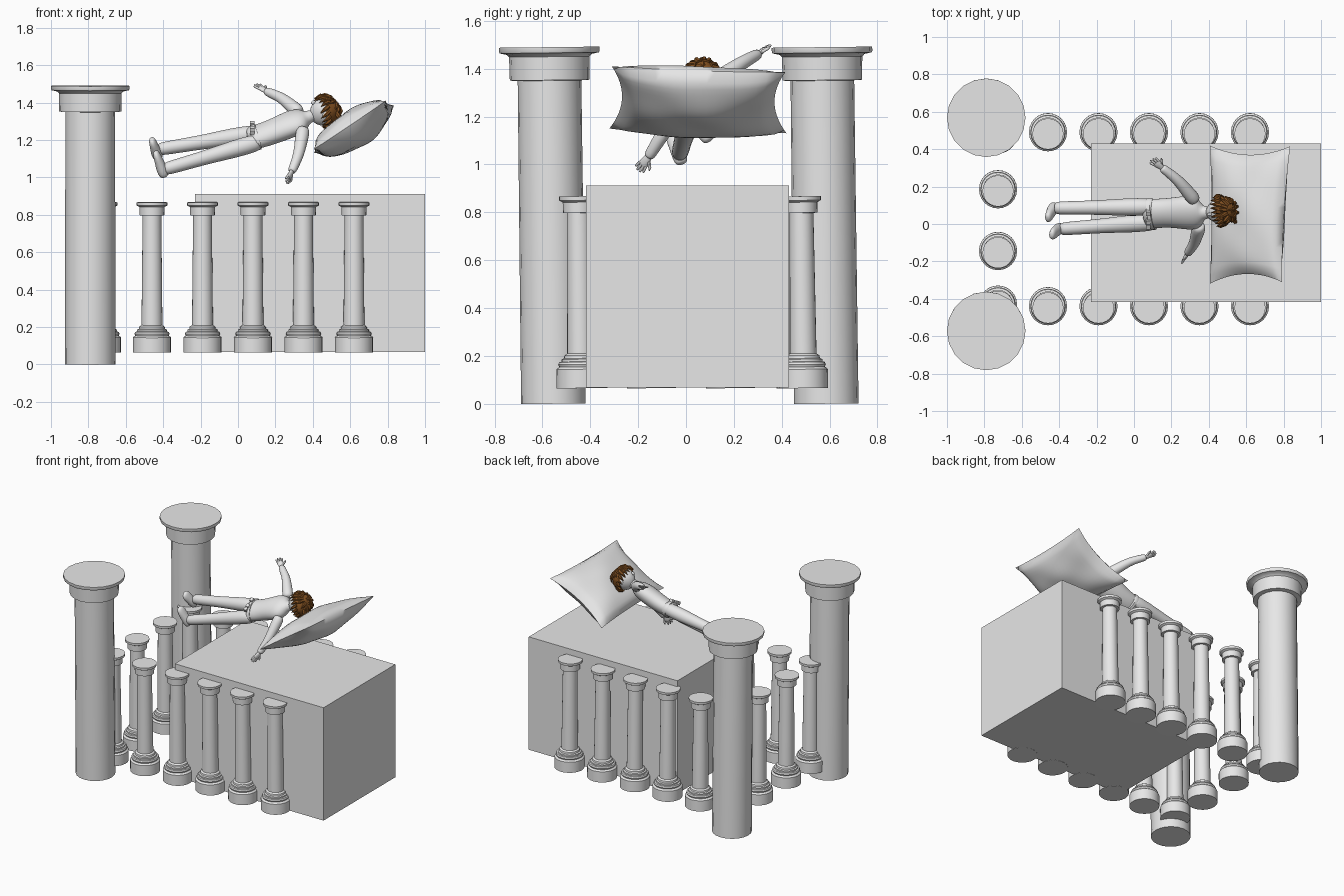
import bpy, bmesh, math, random
from mathutils import Vector as V, Matrix

if "Cube" in bpy.data.objects:
    bpy.data.objects.remove(bpy.data.objects["Cube"])

random.seed(4)


def material(name, rgb):
    m = bpy.data.materials.new(name)
    m.diffuse_color = (*rgb, 1)
    m.use_nodes = True
    m.node_tree.nodes["Principled BSDF"].inputs["Base Color"].default_value = m.diffuse_color
    return m


GREY = material("plain grey", (0.8, 0.8, 0.8))
BROWN = material("hair brown", (0.22, 0.08, 0.015))


def finish(bm, name, mat=GREY, angle=35, subdiv=0):
    bmesh.ops.recalc_face_normals(bm, faces=bm.faces)
    me = bpy.data.meshes.new(name)
    bm.to_mesh(me)
    bm.free()
    me.materials.append(mat)
    ob = bpy.data.objects.new(name, me)
    bpy.context.collection.objects.link(ob)
    if subdiv:
        ob.modifiers.new("soft", 'SUBSURF').levels = subdiv
        ob.modifiers["soft"].render_levels = subdiv
    bpy.ops.object.select_all(action='DESELECT')
    ob.select_set(True)
    bpy.context.view_layer.objects.active = ob
    if angle:
        bpy.ops.object.shade_smooth_by_angle(angle=math.radians(angle))
    return ob


def loft(bm, rings):
    """Skin a list of closed rings of points and cap both ends."""
    loops = [[bm.verts.new(p) for p in r] for r in rings]
    n = len(loops[0])
    for a, b in zip(loops, loops[1:]):
        for i in range(n):
            bm.faces.new((a[i], a[(i + 1) % n], b[(i + 1) % n], b[i]))
    bm.faces.new(loops[0][::-1])
    bm.faces.new(loops[-1])


def tube(bm, pts, radii, side=(0, 0.85, 0.5), n=12):
    """Elliptical tube along pts; radii are (across, deep) pairs or numbers."""
    pts = [V(p) for p in pts]
    rings = []
    for i, p in enumerate(pts):
        t = (pts[min(i + 1, len(pts) - 1)] - pts[max(i - 1, 0)]).normalized()
        s = V(side)
        s = (s - t * s.dot(t)).normalized()
        f = t.cross(s)
        r = radii[i]
        a, b = r if isinstance(r, tuple) else (r, r)
        rings.append([p + s * a * math.cos(k * math.tau / n) + f * b * math.sin(k * math.tau / n)
                      for k in range(n)])
    loft(bm, rings)


def column(name, x, y, profile, sides):
    bm = bmesh.new()
    loft(bm, [[(r * math.cos(k * math.tau / sides), r * math.sin(k * math.tau / sides), z)
               for k in range(sides)] for r, z in profile])
    ob = finish(bm, name)
    ob.location = (x, y, 0)
    ob.rotation_euler.x = 0.012  # slight lean
    return ob


# Tall columns
TALL = [(0.135, 0), (0.133, 1.35), (0.166, 1.352), (0.168, 1.45), (0.178, 1.46),
        (0.207, 1.466), (0.21, 1.472), (0.21, 1.49)]
for y in (0.586, -0.554):
    column("tall_column", -0.79, y, TALL, 20)

# Short columns around the block
SHORT = [(0.102, 0.065), (0.102, 0.144), (0.096, 0.15), (0.09, 0.154), (0.094, 0.164),
         (0.09, 0.174), (0.08, 0.176), (0.08, 0.186), (0.07, 0.19), (0.068, 0.202),
         (0.056, 0.21), (0.05, 0.797), (0.066, 0.798), (0.067, 0.842), (0.082, 0.85),
         (0.083, 0.867)]
spots = [(-0.46 + 0.27 * i, y) for i in range(5) for y in (0.492, -0.438)]
spots += [(-0.727, y) for y in (0.48, 0.187, -0.143, -0.43)]
for x, y in spots:
    column("short_column", x, y, SHORT, 24)

# Block
bm = bmesh.new()
bmesh.ops.create_cube(bm, size=1, matrix=Matrix.Translation((0.385, 0.006, 0.489))
                      @ Matrix.Diagonal((1.23, 0.848, 0.844, 1)))
finish(bm, "block", angle=0)

# Pillow: two bulged sheets sharing a pinched rim
A, B, C, D = V((.405, .42, 1.13)), V((.835, .415, 1.385)), V((.79, -.31, 1.41)), V((.405, -.32, 1.15))
UP, N = V((-0.52, 0, 0.85)), 20
bm = bmesh.new()
for height in (0.085, -0.115):
    grid = []
    for i in range(N + 1):
        row = []
        for j in range(N + 1):
            u, v = 2 * i / N - 1, 2 * j / N - 1
            bulge = (max(0, 1 - u * u) * max(0, 1 - v * v)) ** 0.5
            s = (1 + u * (1 - 0.05 * (1 - v * v))) / 2
            t = (1 + v * (1 - 0.13 * (1 - u * u))) / 2
            p = (D * (1 - s) + C * s) * (1 - t) + (A * (1 - s) + B * s) * t
            crease = 1 + 0.07 * math.sin(5 * u + 2 * v) * math.cos(4 * v - u)
            row.append(bm.verts.new(p + UP * height * bulge * crease))
        grid.append(row)
    for i in range(N):
        for j in range(N):
            bm.faces.new((grid[i][j], grid[i + 1][j], grid[i + 1][j + 1], grid[i][j + 1]))
bmesh.ops.remove_doubles(bm, verts=bm.verts, dist=0.0005)
finish(bm, "pillow", angle=60)

# Torso and neck
bm = bmesh.new()
tube(bm, [(.05, .05, 1.205), (.07, .052, 1.21), (.14, .058, 1.228), (.2, .06, 1.25), (.28, .06, 1.285),
          (.335, .06, 1.305), (.362, .06, 1.316), (.37, .06, 1.32), (.42, .065, 1.34)],
     [(.06, .04), (.088, .058), (.084, .06), (.085, .064), (.1, .066), (.098, .058),
      (.06, .042), (.034, .034), (.032, .032)], n=16)
finish(bm, "torso", angle=60, subdiv=1)

# Belt with pouches
bm = bmesh.new()
tube(bm, [(.082, .053, 1.213), (.086, .053, 1.214), (.104, .055, 1.219), (.108, .055, 1.22)],
     [(.086, .056), (.092, .064), (.092, .064), (.086, .056)], n=20)
for k in (-0.05, -0.02, 0.035):
    bmesh.ops.create_cube(bm, size=0.024, matrix=Matrix.Translation(
        V((.075, .03, 1.268)) + k * V((0, .85, .5))) @ Matrix.Rotation(0.55, 4, 'X'))
finish(bm, "belt")

# Legs and shoes: hip, ankle, heel, toe
LEGS = [((.1, .092, 1.237), (-.425, .085, 1.15), (-.432, .085, 1.12), (-.458, .035, 1.195)),
        ((.12, .012, 1.192), (-.395, -.027, 1.043), (-.402, -.025, 1.03), (-.436, -.055, 1.125))]
for hip, ankle, heel, toe in LEGS:
    h, a = V(hip), V(ankle)
    bm = bmesh.new()
    tube(bm, [h.lerp(a, f) for f in (0, .04, .25, .5, .75, .97, 1)],
         [.035, .049, .05, .041, .038, .037, .03])
    finish(bm, "trouser_leg", angle=60, subdiv=1)
    bm = bmesh.new()
    p, q = V(heel), V(toe)
    tube(bm, [p.lerp(q, f) for f in (-.3, -.22, .1, .5, .85, 1.1, 1.18)],
         [(.015, .012), (.029, .026), (.033, .032), (.033, .026), (.036, .022), (.028, .017), (.012, .008)])
    finish(bm, "shoe", angle=60, subdiv=1)

# Arms and hands: shoulder, elbow, wrist, fingertip, palm spread direction
ARMS = [((.33, .12, 1.345), (.235, .235, 1.425), (.148, .303, 1.462), (.095, .345, 1.497), (.5, .5, .2)),
        ((.35, -.005, 1.265), (.325, -.1, 1.123), (.287, -.157, 1.03), (.252, -.208, .962), (.3, .75, -.6))]
for sh, el, wr, tip, spread in ARMS:
    s, e, w, t = V(sh), V(el), V(wr), V(tip)
    bm = bmesh.new()
    tube(bm, [s, s.lerp(e, .1), s.lerp(e, .5), e, e.lerp(w, .5), e.lerp(w, .95), w],
         [.025, .04, .036, .03, .027, .024, .018], spread)
    finish(bm, "arm", angle=60, subdiv=1)
    d = (t - w).normalized()
    side = V(spread)
    side = (side - d * side.dot(d)).normalized()
    bm = bmesh.new()
    tube(bm, [w - d * .01, w + d * .01, w + d * .035, w + d * .045],
         [(.014, .012), (.018, .011), (.022, .01), (.018, .007)], side, 10)
    for k, length in zip((-1.5, -.5, .5, 1.5), (.032, .04, .038, .03)):
        root = w + d * .038 + side * k * .0105
        end = root + (d + side * k * .13).normalized() * length
        tube(bm, [root, root.lerp(end, .8), end], [.0065, .006, .003], side, 6)
    thumb = w + d * .012 + side * .012
    tube(bm, [thumb, thumb + d * .018 + side * .02, thumb + d * .03 + side * .026], [.008, .007, .003], side, 6)
    finish(bm, "hand", angle=60)

# Head frame: x to its left, y out of the face, z to the crown
crown = V((.75, .05, .65)).normalized()
left = V((0, .93, .3))
left = (left - crown * left.dot(crown)).normalized()
face = crown.cross(left)
HEAD = Matrix((left, face, crown)).transposed().to_4x4()
HEAD.translation = V((.46, .07, 1.352))
bm = bmesh.new()
bmesh.ops.create_uvsphere(bm, u_segments=24, v_segments=16, radius=1,
                          matrix=Matrix.Diagonal((.07, .074, .078, 1)))
for v in bm.verts:  # narrow the jaw
    if v.co.z < 0:
        v.co.x *= 1 + 3 * v.co.z
for x, y, z, a, b, c in ((0, .076, -.012, .009, .011, .013), (.069, 0, -.005, .009, .014, .02),
                         (-.069, 0, -.005, .009, .014, .02)):  # nose and ears
    bmesh.ops.create_uvsphere(bm, u_segments=10, v_segments=8, radius=1,
                              matrix=Matrix.Translation((x, y, z)) @ Matrix.Diagonal((a, b, c, 1)))
bm.transform(HEAD)
finish(bm, "head", angle=60)

# Hair cap with ragged locks
bm = bmesh.new()
bmesh.ops.create_uvsphere(bm, u_segments=32, v_segments=20, radius=1)
bmesh.ops.delete(bm, geom=[v for v in bm.verts if v.co.z < -0.1 + 0.55 * v.co.y], context='VERTS')
for v in bm.verts:
    k = random.uniform(.98, 1.05)
    v.co = V((v.co.x * .078, v.co.y * .083, v.co.z * .086)) * k


def lock(theta, z0, z1, out, r):
    c, s = math.cos(theta), math.sin(theta)
    q0, q1 = math.sqrt(1 - z0 * z0), math.sqrt(1 - z1 * z1) * out
    p0, p1 = V((c * q0 * .076, s * q0 * .082, z0 * .084)), V((c * q1 * .08, s * q1 * .086, z1 * .086))
    mid = (p0 + p1) / 2
    mid *= 1.1
    tube(bm, [p0, mid, p1], [r, r * .8, .001], (-s, c, 0.01), 6)


for i in range(22):
    th = i * math.tau / 22
    rim = -0.1 + 0.5 * math.sin(th)
    lock(th, min(.85, rim + .35), max(-.7, rim - random.uniform(.15, .35)), 1.05, .012)
for i in range(14):
    lock(i * 2.4, .9, random.uniform(.4, .6), 1.1, .013)
lock(math.radians(215), .5, .35, 1.45, .014)  # stray tuft
bm.transform(HEAD)
finish(bm, "hair", BROWN, angle=30)
